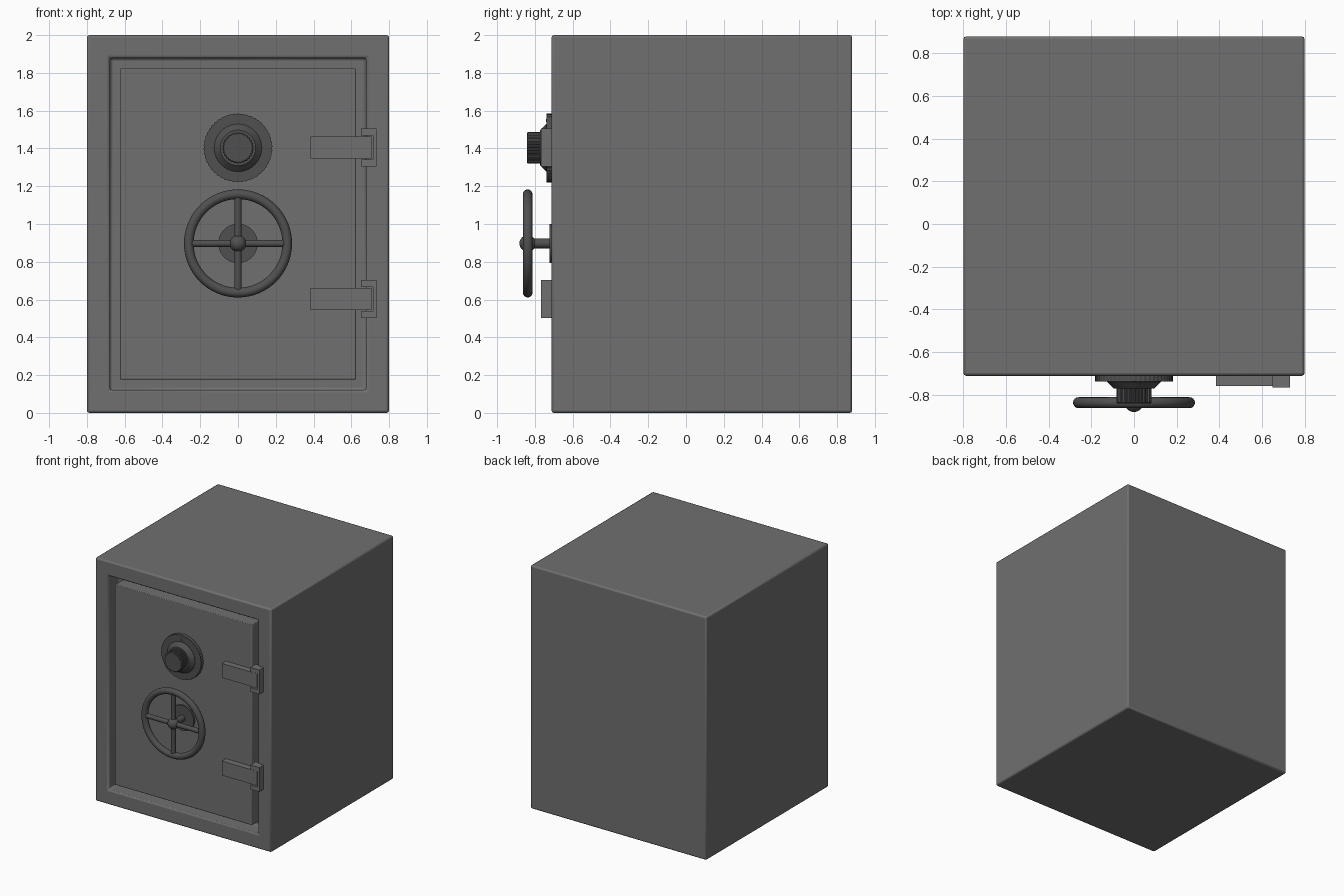
import bpy, bmesh
from math import sin, cos, pi, radians
from mathutils import Vector, Matrix

if "Cube" in bpy.data.objects:
    bpy.data.objects.remove(bpy.data.objects["Cube"])

FRONT = -0.712  # y of the safe's front face


def material(name, v):
    m = bpy.data.materials.new(name)
    m.diffuse_color = (v, v, v, 1)
    m.use_nodes = True
    m.node_tree.nodes["Principled BSDF"].inputs["Base Color"].default_value = m.diffuse_color
    return m


steel = material("painted_steel", 0.16)
dark = material("dark_metal", 0.08)


def finish(name, bm, mat, bevel=0, segments=2, smooth=True):
    bmesh.ops.recalc_face_normals(bm, faces=bm.faces)
    me = bpy.data.meshes.new(name)
    bm.to_mesh(me)
    bm.free()
    ob = bpy.data.objects.new(name, me)
    bpy.context.collection.objects.link(ob)
    me.materials.append(mat)
    if bevel:
        b = ob.modifiers.new("bevel", "BEVEL")
        b.width, b.segments = bevel, segments
        b.limit_method = "ANGLE"
    if smooth:
        bpy.ops.object.select_all(action="DESELECT")
        ob.select_set(True)
        bpy.context.view_layer.objects.active = ob
        bpy.ops.object.shade_smooth_by_angle(angle=radians(35))
    return ob


def add_box(bm, lo, hi):
    lo, hi = Vector(lo), Vector(hi)
    mat = Matrix.Translation((lo + hi) / 2) @ Matrix.Diagonal((*(hi - lo), 1))
    return bmesh.ops.create_cube(bm, size=1, matrix=mat)["verts"]


def lathe(name, profile, z, n=64, tooth=0.0):
    """Turn (radius, y) points about the front axis; tooth knurls the rim."""
    bm = bmesh.new()
    rings = []
    for r, y in profile:
        ring = []
        for i in range(n):
            a = 2 * pi * i / n
            rr = r - (tooth if i % 4 > 1 else 0)
            ring.append(bm.verts.new((rr * sin(a), y, z + rr * cos(a))))
        rings.append(ring)
    for A, B in zip(rings, rings[1:]):
        for i in range(n):
            j = (i + 1) % n
            bm.faces.new((A[i], A[j], B[j], B[i]))
    bm.faces.new(rings[0])
    bm.faces.new(rings[-1])
    return finish(name, bm, dark)


# Safe body: box with a door recess in the front
bm = bmesh.new()
add_box(bm, (-0.8, FRONT, 0), (0.8, 0.88, 2))
bm.normal_update()
front = min(bm.faces, key=lambda f: f.calc_center_median().y)
bmesh.ops.inset_region(bm, faces=[front], thickness=0.172)
ext = bmesh.ops.extrude_discrete_faces(bm, faces=[front])
bmesh.ops.translate(bm, verts=ext["faces"][0].verts, vec=(0, 0.12, 0))
finish("safe_body", bm, steel, 0.013)

# Door panel filling the recess
bm = bmesh.new()
add_box(bm, (-0.624, FRONT + 0.003, 0.177), (0.624, FRONT + 0.11, 1.824))
finish("door", bm, steel, 0.005)

# Hinges: a strap on the door seated in a C-shaped bracket on the frame
for label, z in (("upper", 1.405), ("lower", 0.603)):
    bm = bmesh.new()
    add_box(bm, (0.385, -0.76, z - 0.059), (0.707, FRONT + 0.02, z + 0.059))
    finish(label + "_hinge_strap", bm, steel, smooth=False)
    bm = bmesh.new()
    outline = [(0.65, -0.1), (0.732, -0.1), (0.732, 0.1), (0.65, 0.1),
               (0.65, 0.064), (0.714, 0.064), (0.714, -0.064), (0.65, -0.064)]
    f = bm.faces.new([bm.verts.new((x, -0.768, z + h)) for x, h in outline])
    ext = bmesh.ops.extrude_face_region(bm, geom=[f])["geom"]
    moved = [v for v in ext if isinstance(v, bmesh.types.BMVert)]
    bmesh.ops.translate(bm, verts=moved, vec=(0, 0.07, 0))
    finish(label + "_hinge_bracket", bm, steel, smooth=False)

# Combination dial: notched disc, sloped collar, knurled knob and cap
DIAL_Z = 1.403
lathe("dial_disc", [(0.182, FRONT + 0.02), (0.182, -0.738)], DIAL_Z, 200, 0.003)
lathe("dial_collar", [(0.126, -0.73), (0.126, -0.74), (0.102, -0.764),
                      (0.094, -0.772), (0.08, -0.772)], DIAL_Z)
lathe("dial_knob", [(0.083, -0.765), (0.083, -0.838), (0.078, -0.842)],
      DIAL_Z, 120, 0.004)
lathe("dial_cap", [(0.07, -0.835), (0.07, -0.843)], DIAL_Z)

# Small pointer mark near the top of the dial
bm = bmesh.new()
bmesh.ops.create_cone(bm, cap_ends=True, segments=3, radius1=0.011, radius2=0.011,
                      depth=0.008, matrix=Matrix.Translation((0, -0.738, DIAL_Z + 0.142))
                      @ Matrix.Rotation(pi / 2, 4, "X"))
finish("dial_pointer", bm, dark, smooth=False)

# Handwheel base plate and shaft
WHEEL_Z, WHEEL_Y = 0.897, -0.838
lathe("wheel_base_plate", [(0.104, FRONT + 0.02), (0.104, -0.723)], WHEEL_Z)
lathe("wheel_shaft", [(0.026, FRONT), (0.026, WHEEL_Y)], WHEEL_Z, 24)

# Handwheel rim
bm = bmesh.new()
N, M, R, r = 64, 16, 0.2605, 0.0255
grid = []
for i in range(N):
    a = 2 * pi * i / N
    grid.append([bm.verts.new(((R + r * cos(b)) * sin(a), WHEEL_Y + r * sin(b),
                               WHEEL_Z + (R + r * cos(b)) * cos(a)))
                 for b in (2 * pi * j / M for j in range(M))])
for i in range(N):
    for j in range(M):
        A, B, k = grid[i], grid[(i + 1) % N], (j + 1) % M
        bm.faces.new((A[j], B[j], B[k], A[k]))
finish("wheel_rim", bm, dark)

# Four spokes from hub to rim
for i, side in enumerate(("top", "right", "bottom", "left")):
    bm = bmesh.new()
    m = (Matrix.Translation((0, WHEEL_Y, WHEEL_Z)) @ Matrix.Rotation(i * pi / 2, 4, "Y")
         @ Matrix.Translation((0, 0, 0.13)))
    bmesh.ops.create_cone(bm, cap_ends=True, segments=20, radius1=0.019,
                          radius2=0.019, depth=0.25, matrix=m)
    finish(side + "_spoke", bm, dark)

# Round hub
bm = bmesh.new()
bmesh.ops.create_uvsphere(bm, u_segments=32, v_segments=16, radius=0.044,
                          matrix=Matrix.Translation((0, WHEEL_Y, WHEEL_Z))
                          @ Matrix.Rotation(pi / 2, 4, "X"))
finish("wheel_hub", bm, dark)
